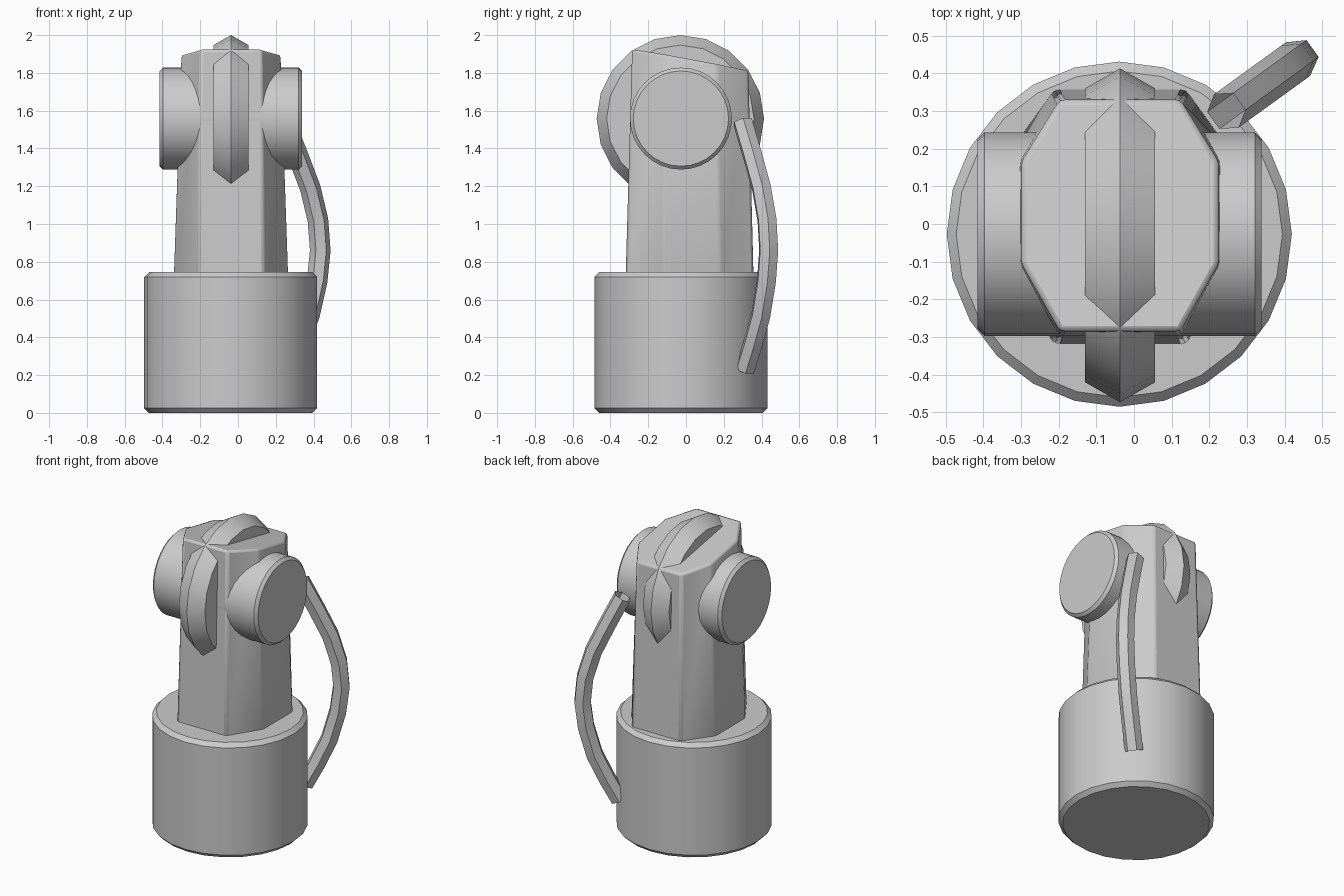
import bpy, bmesh, math
from mathutils import Vector

if "Cube" in bpy.data.objects:
    bpy.data.objects.remove(bpy.data.objects["Cube"])

CX, CY = -0.037, -0.027

grey = bpy.data.materials.new("plain grey")
grey.diffuse_color = (0.6, 0.6, 0.6, 1)
grey.use_nodes = True
grey.node_tree.nodes["Principled BSDF"].inputs["Base Color"].default_value = grey.diffuse_color


def make(name, verts, faces, bevel=0.0, segments=1, angle=35):
    """Mesh object with outward normals, optional bevel and smoothing by angle."""
    me = bpy.data.meshes.new(name)
    me.from_pydata(verts, [], faces)
    bm = bmesh.new()
    bm.from_mesh(me)
    bmesh.ops.recalc_face_normals(bm, faces=bm.faces)
    bm.to_mesh(me)
    bm.free()
    ob = bpy.data.objects.new(name, me)
    bpy.context.collection.objects.link(ob)
    me.materials.append(grey)
    if bevel:
        m = ob.modifiers.new("bevel", 'BEVEL')
        m.width, m.segments = bevel, segments
        m.limit_method, m.angle_limit = 'ANGLE', math.radians(30)
    bpy.ops.object.select_all(action='DESELECT')
    ob.select_set(True)
    bpy.context.view_layer.objects.active = ob
    if angle:
        bpy.ops.object.shade_smooth_by_angle(angle=math.radians(angle))
    return ob


def loft(name, rings, cap=True, **kw):
    """Skin a list of equal-sized rings of points."""
    n = len(rings[0])
    verts = [p for r in rings for p in r]
    faces = [(k * n + i, k * n + (i + 1) % n, (k + 1) * n + (i + 1) % n, (k + 1) * n + i)
             for k in range(len(rings) - 1) for i in range(n)]
    if cap:
        faces += [tuple(range(n)), tuple(range(len(verts) - n, len(verts)))]
    return make(name, verts, faces, **kw)


def turned(name, profile, n, axis, centre, **kw):
    """Solid of revolution about x or z; profile holds (radius, position)."""
    rings = []
    for r, h in profile:
        ring = []
        for i in range(n):
            a = 2 * math.pi * i / n
            c, s = r * math.cos(a), r * math.sin(a)
            ring.append(Vector(centre) + Vector((c, s, h) if axis == 'z' else (h, c, s)))
        rings.append(ring)
    return loft(name, rings, **kw)


# Round base with chamfered rims
turned("base", [(0.433, 0), (0.458, 0.025), (0.458, 0.72), (0.433, 0.745)],
       24, 'z', (-0.039, CY, 0))


# Tapered eight-sided column with a top sloping to the back
def octagon(hx, hy, cx, cy, y0, y1, zf):
    pts = [(cx, y0), (hx, hy), (hx, -hy), (cx, y1)]
    right = [(cx, y0), (hx, -hy), (hx, hy), (cx, y1)]
    left = [(-x, y) for x, y in reversed(right)]
    return [Vector((CX + x, y if abs(y) > 0.2 else y + 0.03, zf(y))) for x, y in right + left]


bottom = octagon(0.303, 0.15, 0.175, 0, -0.32, 0.358, lambda y: 0.70)
top = octagon(0.262, 0.135, 0.16, 0, -0.285, 0.33,
              lambda y: 1.925 - 0.115 * (y + 0.285) / 0.615)
loft("column", [bottom, top], bevel=0.014, segments=2)

# Cross hub through the column
turned("hub", [(0.252, -0.378), (0.27, -0.36), (0.27, 0.358), (0.252, 0.376)],
       32, 'x', (CX, CY, 1.558))

# Ridged wheel standing in the middle
turned("ridged_wheel", [(0.39, -0.093), (0.443, 0), (0.39, 0.093)],
       20, 'x', (CX, -0.03, 1.557), angle=22)

# Six-sided open tube bowing out at the back right corner
out = Vector((0.81, 0.586, 0)).normalized()
side = Vector((-out.y, out.x, 0))
path = [(0, 1.54), (0.09, 1.36), (0.17, 1.19), (0.22, 1.02), (0.235, 0.86),
        (0.215, 0.70), (0.165, 0.52), (0.09, 0.36), (0.02, 0.23)]
pts = [Vector((0.245, 0.30, z)) + out * s for s, z in path]
rings = []
for k, p in enumerate(pts):
    t = (pts[min(k + 1, len(pts) - 1)] - pts[max(k - 1, 0)]).normalized()
    normal = side.cross(t)
    rings.append([p + 0.055 * (normal * math.cos(a) + side * math.sin(a))
                  for a in (math.radians(30 + 60 * i) for i in range(6))])
loft("cable", rings, cap=False)
